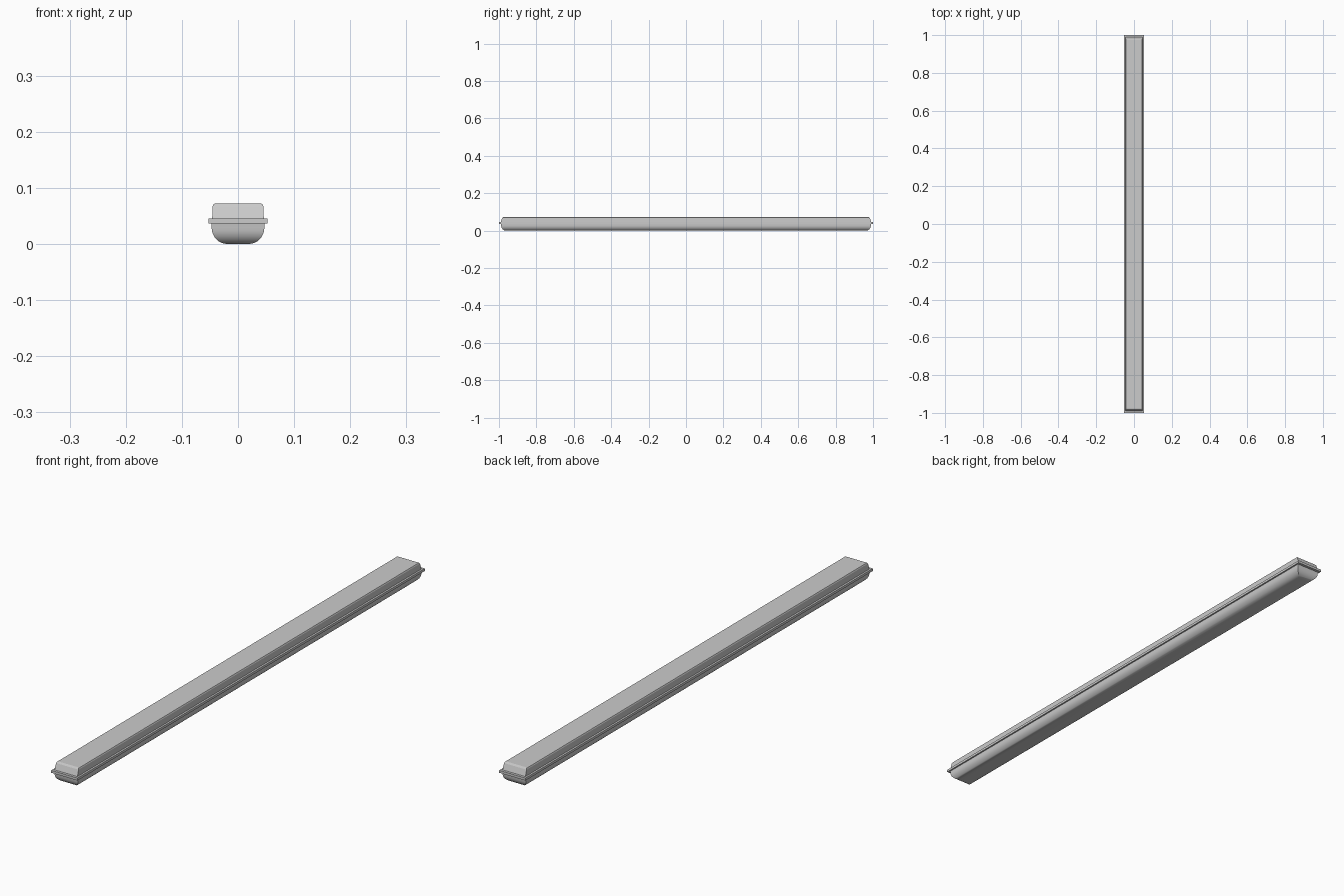
import bpy, bmesh, math

if "Cube" in bpy.data.objects:
    bpy.data.objects.remove(bpy.data.objects["Cube"])

def stacked_shell(name, levels, smooth_angle=None):
    """Loft rectangles given as (z, half width, half length)."""
    bm = bmesh.new()
    rings = []
    for z, w, l in levels:
        rings.append([bm.verts.new((sx * w, sy * l, z))
                      for sx, sy in ((-1, -1), (1, -1), (1, 1), (-1, 1))])
    for a, b in zip(rings, rings[1:]):
        for i in range(4):
            j = (i + 1) % 4
            bm.faces.new((a[i], a[j], b[j], b[i]))
    bm.faces.new(rings[0][::-1])
    bm.faces.new(rings[-1])
    bmesh.ops.recalc_face_normals(bm, faces=bm.faces[:])
    mesh = bpy.data.meshes.new(name)
    bm.to_mesh(mesh)
    bm.free()
    obj = bpy.data.objects.new(name, mesh)
    bpy.context.collection.objects.link(obj)
    if smooth_angle:
        bpy.ops.object.select_all(action='DESELECT')
        obj.select_set(True)
        bpy.context.view_layer.objects.active = obj
        bpy.ops.object.shade_smooth_by_angle(angle=math.radians(smooth_angle))
    return obj

# Upper housing with sloped ends and a small top chamfer
stacked_shell("upper_housing", [
    (0.044, 0.046, 0.991),
    (0.067, 0.0455, 0.983),
    (0.071, 0.0435, 0.980),
    (0.072, 0.041, 0.977)])

# Thin rim between housing and diffuser
stacked_shell("rim", [(0.036, 0.053, 1.0), (0.045, 0.053, 1.0)])

# Rounded lower diffuser: straight lip, then a quarter-round down to a flat base
STEPS = 8
cover = []
for i in range(STEPS + 1):
    t = math.pi / 2 * i / STEPS
    cover.append((0.029 * (1 - math.cos(t)),
                  0.019 + 0.028 * math.sin(t),
                  0.962 + 0.027 * math.sin(t)))
cover.append((0.037, 0.0475, 0.990))
stacked_shell("lower_diffuser", cover, 30)
